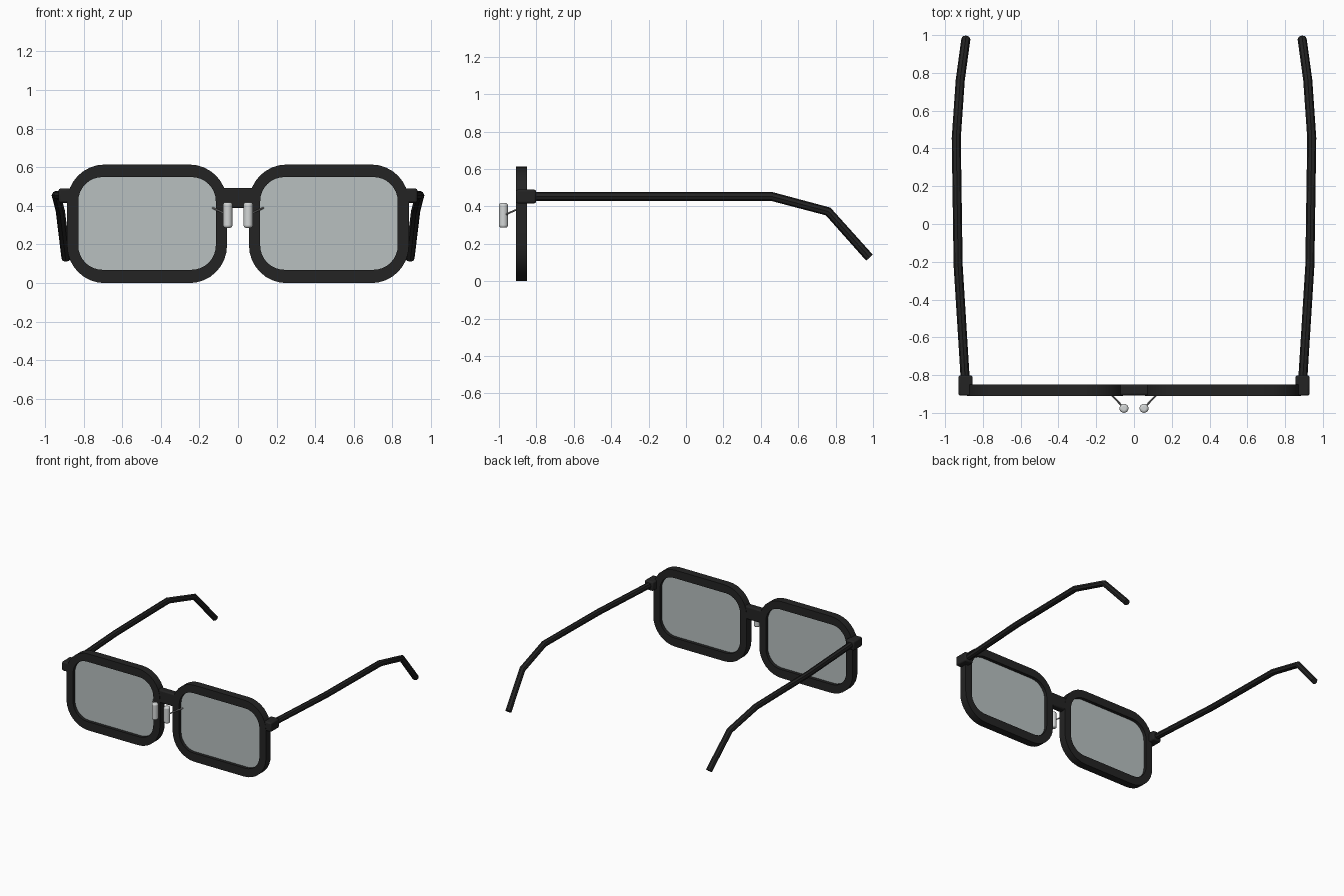
import bpy
import bmesh
import math
from math import pi, radians

old = bpy.data.objects.get("Cube")
if old:
    bpy.data.objects.remove(old, do_unlink=True)


def material(name, r, g, b, alpha=1.0):
    mat = bpy.data.materials.new(name)
    mat.use_nodes = True
    mat.diffuse_color = (r, g, b, alpha)
    shader = mat.node_tree.nodes["Principled BSDF"]
    shader.inputs["Base Color"].default_value = (r, g, b, 1.0)
    shader.inputs["Alpha"].default_value = alpha
    shader.inputs["Roughness"].default_value = 0.5
    return mat


black = material("black plastic", 0.017, 0.017, 0.017)
glass = material("grey glass", 0.48, 0.53, 0.53, 0.75)
silicone = material("pale silicone", 0.65, 0.67, 0.67)
metal = material("grey metal", 0.3, 0.3, 0.3)


def finish(obj, mat):
    obj.data.materials.clear()
    obj.data.materials.append(mat)
    bpy.ops.object.select_all(action='DESELECT')
    obj.select_set(True)
    bpy.context.view_layer.objects.active = obj
    bpy.ops.object.shade_smooth_by_angle(angle=radians(35))
    return obj


def mesh_object(name, bm, mat):
    bmesh.ops.recalc_face_normals(bm, faces=bm.faces)
    mesh = bpy.data.meshes.new(name)
    bm.to_mesh(mesh)
    bm.free()
    obj = bpy.data.objects.new(name, mesh)
    bpy.context.collection.objects.link(obj)
    return finish(obj, mat)


def outline(cx, cz, half_w, half_h, radius, steps=8):
    """Rounded rectangle as (x, z) points."""
    points = []
    for corner, (sx, sz) in enumerate([(1, 1), (-1, 1), (-1, -1), (1, -1)]):
        for i in range(steps + 1):
            a = (corner + i / steps) * pi / 2
            points.append((cx + sx * (half_w - radius) + radius * math.cos(a),
                           cz + sz * (half_h - radius) + radius * math.sin(a)))
    return points


def ring(name, outer, inner, y0, y1, mat):
    """Flat-sided rim between two outlines."""
    bm = bmesh.new()
    loops = [[bm.verts.new((x, y, z)) for x, z in pts]
             for pts, y in [(outer, y0), (outer, y1), (inner, y1), (inner, y0)]]
    n = len(outer)
    for k in range(4):
        a, b = loops[k], loops[(k + 1) % 4]
        for i in range(n):
            j = (i + 1) % n
            bm.faces.new((a[i], a[j], b[j], b[i]))
    return mesh_object(name, bm, mat)


def plate(name, pts, y0, y1, mat):
    bm = bmesh.new()
    front, back = [[bm.verts.new((x, y, z)) for x, z in pts] for y in (y0, y1)]
    bm.faces.new(front)
    bm.faces.new(back)
    for i in range(len(pts)):
        j = (i + 1) % len(pts)
        bm.faces.new((front[i], front[j], back[j], back[i]))
    return mesh_object(name, bm, mat)


def bevelled(obj, width, segments):
    mod = obj.modifiers.new("Rounding", 'BEVEL')
    mod.width = width
    mod.segments = segments


def box(name, centre, size, mat):
    bpy.ops.mesh.primitive_cube_add(size=1, location=centre)
    obj = bpy.context.object
    obj.name = name
    obj.scale = size
    bpy.ops.object.transform_apply(location=False, rotation=False, scale=True)
    bevelled(obj, 0.01, 2)
    return finish(obj, mat)


def rod(name, points, radius, mat):
    curve = bpy.data.curves.new(name, 'CURVE')
    curve.dimensions = '3D'
    curve.bevel_depth = radius
    curve.bevel_resolution = 2
    curve.use_fill_caps = True
    spline = curve.splines.new('POLY')
    spline.points.add(len(points) - 1)
    for p, co in zip(spline.points, points):
        p.co = (*co, 1)
    obj = bpy.data.objects.new(name, curve)
    bpy.context.collection.objects.link(obj)
    bpy.ops.object.select_all(action='DESELECT')
    obj.select_set(True)
    bpy.context.view_layer.objects.active = obj
    bpy.ops.object.convert(target='MESH')
    return finish(bpy.context.object, mat)


# Earpiece path on the model's left side
temple_path = [(0.893, -0.83, 0.454), (0.931, -0.22, 0.454), (0.941, 0.455, 0.454),
               (0.92, 0.76, 0.373), (0.89, 0.98, 0.127)]
wire_path = [(0.058, -0.97, 0.352), (0.085, -0.94, 0.368), (0.118, -0.905, 0.383),
             (0.132, -0.88, 0.39)]

for side, s in (("left", 1), ("right", -1)):
    # Rim and lens
    outer = outline(s * 0.471, 0.307, 0.414, 0.307, 0.195)
    inner = outline(s * 0.471, 0.309, 0.356, 0.24, 0.125)
    ring(side + "_rim", outer, inner, -0.91, -0.849, black)
    plate(side + "_lens", inner, -0.885, -0.875, glass)

    # Hinge block and earpiece
    box(side + "_hinge", (s * 0.892, -0.855, 0.453), (0.074, 0.108, 0.074), black)
    rod(side + "_temple", [(s * x, y, z) for x, y, z in temple_path], 0.024, black)

    # Nose pad and its wire
    bpy.ops.mesh.primitive_cylinder_add(vertices=16, radius=0.024, depth=0.132,
                                        location=(s * 0.053, -0.976, 0.352))
    pad = bpy.context.object
    pad.name = side + "_nose_pad"
    bevelled(pad, 0.012, 3)
    pad.modifiers["Rounding"].limit_method = 'ANGLE'
    pad.modifiers["Rounding"].angle_limit = radians(40)
    finish(pad, silicone)
    rod(side + "_pad_wire", [(s * x, y, z) for x, y, z in wire_path], 0.005, metal)

# Bridge between the rims
box("bridge", (0, -0.879, 0.44), (0.17, 0.056, 0.104), black)
